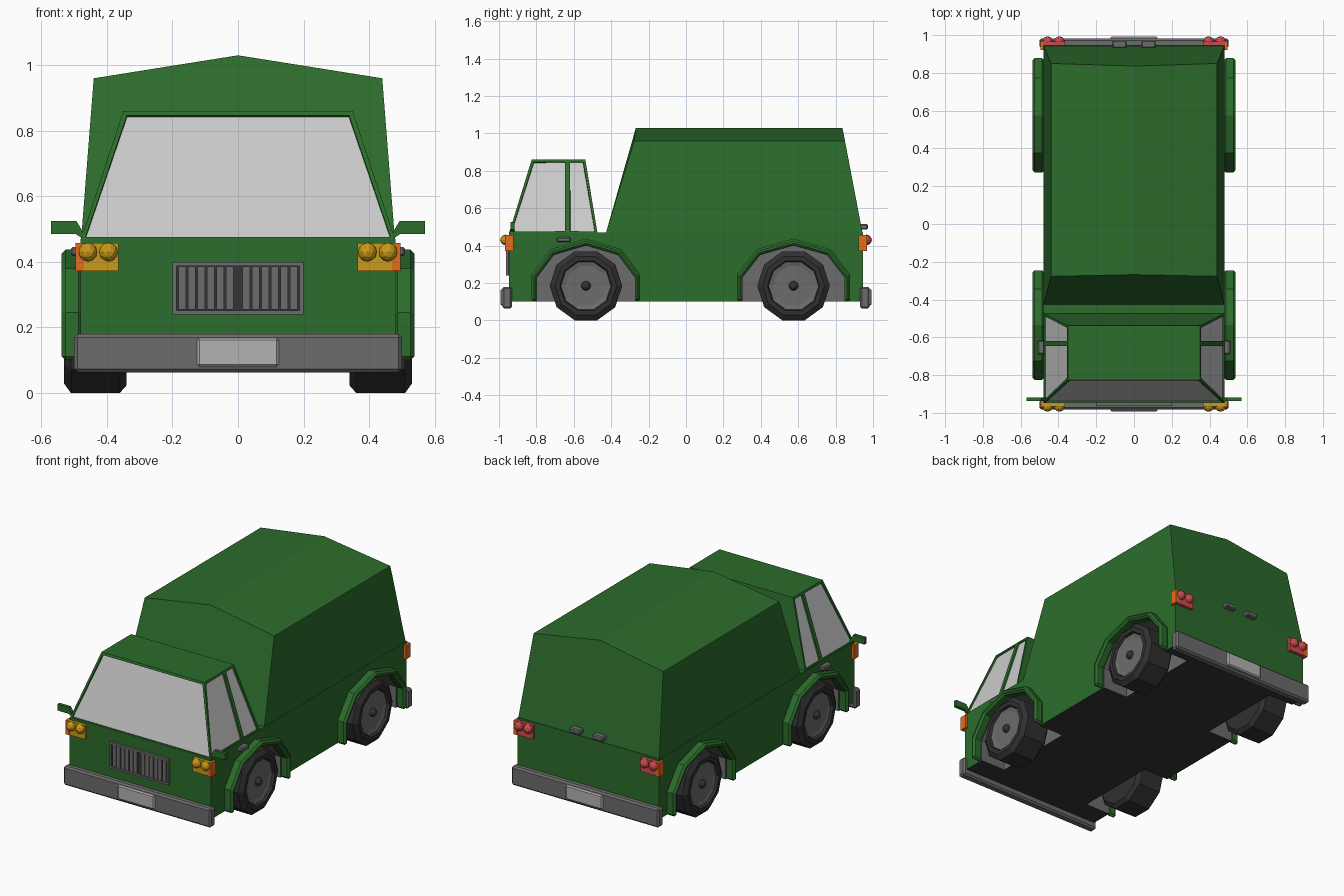
import bpy, bmesh
from math import tau
from mathutils import Matrix, Vector

if "Cube" in bpy.data.objects:
    bpy.data.objects.remove(bpy.data.objects["Cube"])


def material(name, r, g, b):
    m = bpy.data.materials.new(name)
    m.diffuse_color = (r, g, b, 1)
    m.use_nodes = True
    m.node_tree.nodes["Principled BSDF"].inputs["Base Color"].default_value = m.diffuse_color
    return m


GREEN = material("green_paint", 0.025, 0.15, 0.025)
RUBBER = material("rubber", 0.03, 0.03, 0.03)
GREY = material("grey_metal", 0.15, 0.15, 0.15)
DARK = material("dark_metal", 0.035, 0.035, 0.035)
PALE = material("pale_plate", 0.45, 0.45, 0.45)
GLASS = material("window_grey", 0.54, 0.54, 0.54)
AMBER = material("amber", 0.6, 0.33, 0.01)
ORANGE = material("orange", 0.8, 0.15, 0.01)
RED = material("red", 0.62, 0.07, 0.08)


def finish(name, bm, mats, mirror=False, bevel=0):
    bmesh.ops.recalc_face_normals(bm, faces=bm.faces)
    me = bpy.data.meshes.new(name)
    bm.to_mesh(me)
    bm.free()
    for m in mats:
        me.materials.append(m)
    ob = bpy.data.objects.new(name, me)
    bpy.context.collection.objects.link(ob)
    if bevel:
        mod = ob.modifiers.new("bevel", 'BEVEL')
        mod.width, mod.segments = bevel, 1
        mod.limit_method, mod.angle_limit = 'ANGLE', 1.1
    if mirror:
        ob.modifiers.new("mirror", 'MIRROR')
    return ob


def boxes(name, spans, mat, **kw):
    """Boxes given as (x0, x1, y0, y1, z0, z1)."""
    bm = bmesh.new()
    for x0, x1, y0, y1, z0, z1 in spans:
        mid = Vector((x0 + x1, y0 + y1, z0 + z1)) / 2
        size = (abs(x1 - x0), abs(y1 - y0), abs(z1 - z0), 1)
        bmesh.ops.create_cube(bm, size=1, matrix=Matrix.Translation(mid) @ Matrix.Diagonal(size))
    return finish(name, bm, [mat], **kw)


def extrude(name, points, depth, mat, **kw):
    """Extrude a closed 3D outline along a vector."""
    bm = bmesh.new()
    face = bm.faces.new([bm.verts.new(p) for p in points])
    new = bmesh.ops.extrude_face_region(bm, geom=[face], use_keep_orig=True)["geom"]
    bmesh.ops.translate(bm, vec=depth, verts=[v for v in new if isinstance(v, bmesh.types.BMVert)])
    return finish(name, bm, [mat], **kw)


def lathe(name, profile, y, z, mat):
    """Spin an (x, radius) profile around a ten-sided axle along x."""
    bm = bmesh.new()
    vs = [bm.verts.new((x, y + r, z)) for x, r in profile]
    es = [bm.edges.new(p) for p in zip(vs, vs[1:])]
    bmesh.ops.spin(bm, geom=vs + es, cent=(0, y, z), axis=(1, 0, 0), angle=tau, steps=10)
    bmesh.ops.remove_doubles(bm, verts=bm.verts, dist=1e-4)
    return finish(name, bm, [mat], mirror=True)


def spheres(name, centres, radius, mat):
    bm = bmesh.new()
    for c in centres:
        bmesh.ops.create_icosphere(bm, subdivisions=2, radius=radius, matrix=Matrix.Translation(c))
    return finish(name, bm, [mat], mirror=True)


# Lower body with a dark floor
body = boxes("lower_body", [(-0.48, 0.48, -0.947, 0.947, 0.1, 0.47)], GREEN)
body.data.materials.append(DARK)
for p in body.data.polygons:
    if p.normal.z < -0.5:
        p.material_index = 1

# Wheels, wells and fenders
ARCH = [(-0.29, 0.1), (-0.29, 0.245), (-0.19, 0.38), (0, 0.437),
        (0.19, 0.38), (0.29, 0.245), (0.29, 0.1)]
for end, wy, half in (("front", -0.535, 1.0), ("rear", 0.575, 1.045)):
    outer = [(wy + y * half, z) for y, z in ARCH]
    inner = [(wy + y * half * 0.9, 0.1 + (z - 0.1) * 0.89) for y, z in ARCH]
    extrude(end + "_fenders", [(0.475, y, z) for y, z in outer + inner[::-1]],
            (0.063, 0, 0), GREEN, mirror=True, bevel=0.012)
    well = [(inner[0][0], 0.05)] + inner[1:-1] + [(inner[-1][0], 0.05)]
    for side in (-1, 1):
        cutter = extrude(end + "_well_cutter", [(side * 0.31, y, z) for y, z in well],
                         (side * 0.3, 0, 0), GREY)
        cutter.hide_render = True
        cutter.display_type = 'WIRE'
        cut = body.modifiers.new("well", 'BOOLEAN')
        cut.object, cut.solver, cut.material_mode = cutter, 'EXACT', 'TRANSFER'
    lathe(end + "_tyres", [(0.34, 0), (0.34, 0.17), (0.36, 0.194), (0.51, 0.194), (0.53, 0.165),
                           (0.53, 0.14), (0.505, 0.13), (0.505, 0)], wy, 0.185, RUBBER)
    lathe(end + "_rims", [(0.515, 0.136), (0.508, 0.11), (0.508, 0)], wy, 0.185, GREY)
    spheres(end + "_hub_caps", [(0.51, wy, 0.185)], 0.026, DARK)

# Cargo body with a ridged roof
bm = bmesh.new()
rings = []
for yb, ye, yr in ((-0.433, -0.277, -0.268), (0.947, 0.85, 0.836)):
    rings.append([bm.verts.new(v) for v in (
        (-0.48, yb, 0.45), (-0.44, ye, 0.96), (0, yr, 1.03), (0.44, ye, 0.96), (0.48, yb, 0.45))])
    bm.faces.new(rings[-1])
for i in range(5):
    j = (i + 1) % 5
    bm.faces.new((rings[0][i], rings[0][j], rings[1][j], rings[1][i]))
finish("cargo_body", bm, [GREEN])

# Cab: three cross-sections, windows inset into the sloping faces
bm = bmesh.new()
rings = [[bm.verts.new(v) for v in ((-0.48, yb, 0.465), (-0.35, yt, 0.86), (0.35, yt, 0.86), (0.48, yb, 0.465))]
         for yb, yt in ((-0.947, -0.825), (-0.633, -0.633), (-0.473, -0.538))]
windows = [bm.faces.new(rings[0])]
bm.faces.new(rings[2])
for a, b in zip(rings, rings[1:]):
    for i in range(4):
        j = (i + 1) % 4
        f = bm.faces.new((a[i], a[j], b[j], b[i]))
        if i in (0, 2):
            windows.append(f)
bmesh.ops.recalc_face_normals(bm, faces=bm.faces)
bmesh.ops.inset_individual(bm, faces=windows, thickness=0.018, depth=0)
bmesh.ops.inset_individual(bm, faces=windows, thickness=0.002, depth=-0.008)
for f in windows:
    f.material_index = 1
finish("cab", bm, [GREEN, GLASS])

# Bumpers, plates and lamps at both ends
for end, s, lens in (("front", -1, AMBER), ("rear", 1, RED)):
    boxes(end + "_bumper", [(-0.5, 0.5, s * 0.93, s * 0.982, 0.063, 0.18)], GREY, bevel=0.01)
    boxes(end + "_plate", [(-0.125, 0.125, s * 0.97, s * 0.993, 0.08, 0.168)], PALE, bevel=0.007)
    boxes(end + "_lamps", [(0.365, 0.482, s * 0.93, s * 0.965, 0.372, 0.457)], lens, mirror=True)
    boxes(end + "_side_markers", [(0.47, 0.495, s * 0.922, s * 0.968, 0.372, 0.457)], ORANGE, mirror=True)
    spheres(end + "_bulbs", [(x, s * 0.965, 0.43) for x in (0.395, 0.458)], 0.029, lens)

# Grille with raised frame and slats
boxes("grille_back", [(-0.2, 0.2, -0.953, -0.94, 0.24, 0.4)], DARK)
slats = [(0.013 + i * 0.029, 0.037 + i * 0.029, -0.96, -0.945, 0.254, 0.386) for i in range(6)]
boxes("grille_slats", slats, GREY, mirror=True)
boxes("grille_frame", [(-0.2, 0.2, -0.963, -0.945, 0.24, 0.252), (-0.2, 0.2, -0.963, -0.945, 0.388, 0.4),
                       (-0.2, -0.188, -0.963, -0.945, 0.24, 0.4), (0.188, 0.2, -0.963, -0.945, 0.24, 0.4)], GREY)

# Door and tailgate handles
boxes("door_handles", [(0.47, 0.51, -0.69, -0.617, 0.418, 0.445)], GREY, mirror=True, bevel=0.006)
boxes("tailgate_handles", [(0.04, 0.115, 0.93, 0.972, 0.485, 0.515)], GREY, mirror=True, bevel=0.006)

# Wing mirrors
extrude("wing_mirrors", [(x, -0.938, z) for x, z in (
    (0.465, 0.475), (0.48, 0.475), (0.495, 0.485), (0.57, 0.485), (0.57, 0.525), (0.493, 0.525), (0.475, 0.495))],
    (0, 0.02, 0), GREEN, mirror=True)
